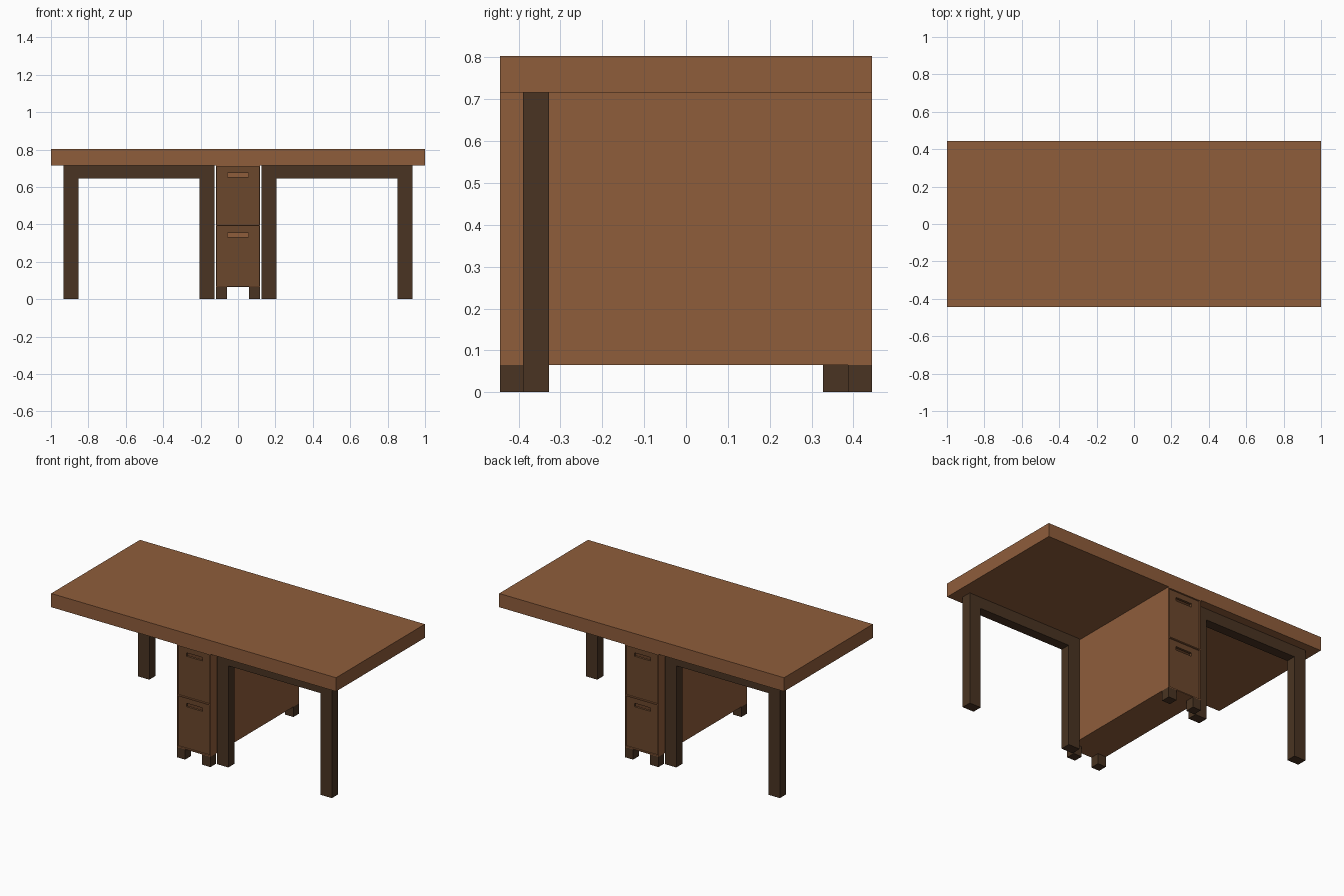
import bpy, bmesh

if "Cube" in bpy.data.objects:
    bpy.data.objects.remove(bpy.data.objects["Cube"])


def material(name, rgb):
    m = bpy.data.materials.new(name)
    m.diffuse_color = (*rgb, 1.0)
    m.use_nodes = True
    m.node_tree.nodes["Principled BSDF"].inputs["Base Color"].default_value = m.diffuse_color
    return m


BROWN = material("warm brown wood", (0.275, 0.110, 0.044))
DARK = material("dark brown wood", (0.068, 0.034, 0.016))
MID = material("drawer brown wood", (0.147, 0.063, 0.025))


def build(name, mat, boxes, turn=False):
    """One object from (x0, x1, y0, y1, z0, z1) boxes; turn = half turn about z."""
    bm = bmesh.new()
    for x0, x1, y0, y1, z0, z1 in boxes:
        if turn:
            x0, x1, y0, y1 = -x1, -x0, -y1, -y0
        for v in bmesh.ops.create_cube(bm, size=1)["verts"]:
            v.co = (x1 if v.co.x > 0 else x0,
                    y1 if v.co.y > 0 else y0,
                    z1 if v.co.z > 0 else z0)
    mesh = bpy.data.meshes.new(name)
    bm.to_mesh(mesh)
    bm.free()
    mesh.materials.append(mat)
    ob = bpy.data.objects.new(name, mesh)
    bpy.context.collection.objects.link(ob)


HALF_D = 0.445      # half depth of desk
UNDER = 0.716       # underside of the top
CW = 0.118          # half width of the cabinet
CZ = 0.065          # cabinet bottom
WALL = 0.006
RECESS = 0.010      # drawer setback

# Desk top
build("desk_top", BROWN, [(-1, 1, -HALF_D, HALF_D, UNDER, 0.803)])

# Hollow cabinet: sides, floor, ceiling, middle rail and central partition
MIDZ = 0.393
build("cabinet", BROWN, [
    (-CW, -CW + WALL, -HALF_D, HALF_D, CZ, UNDER),
    (CW - WALL, CW, -HALF_D, HALF_D, CZ, UNDER),
    (-CW + WALL, CW - WALL, -HALF_D, HALF_D, CZ, CZ + WALL),
    (-CW + WALL, CW - WALL, -HALF_D, HALF_D, UNDER - WALL, UNDER),
    (-CW + WALL, CW - WALL, -HALF_D, HALF_D, MIDZ - 0.003, MIDZ + 0.003),
    (-CW + WALL, CW - WALL, -0.01, 0.01, CZ + WALL, UNDER - WALL),
])


def drawer_boxes(z0, z1):
    """Thin drawer front with a slot pull near its top."""
    x, y0, y1 = CW - WALL, -HALF_D + RECESS, -HALF_D + RECESS + 0.015
    s0, s1, sx = z1 - 0.057, z1 - 0.035, 0.057
    return [(-x, x, y0, y1, z0, s0), (-x, x, y0, y1, s1, z1),
            (-x, -sx, y0, y1, s0, s1), (sx, x, y0, y1, s0, s1)]


# Each end repeats with a half turn about z
for side, turn in (("front", False), ("back", True)):
    build(side + "_lower_drawer", MID, drawer_boxes(CZ + WALL, MIDZ - 0.003), turn)
    build(side + "_upper_drawer", MID, drawer_boxes(MIDZ + 0.003, UNDER - WALL), turn)
    # Cabinet feet
    build(side + "_feet", DARK, [
        (-CW, -0.06, -HALF_D, -0.387, 0, CZ),
        (0.06, CW, -HALF_D, -0.387, 0, CZ)], turn)
    # Leg frame: two legs and a beam
    y0, y1 = -0.39, -0.328
    build(side + "_leg_frame", DARK, [
        (0.125, 0.205, y0, y1, 0, UNDER),
        (0.852, 0.932, y0, y1, 0, UNDER),
        (0.205, 0.852, y0, y1, 0.645, UNDER)], turn)
